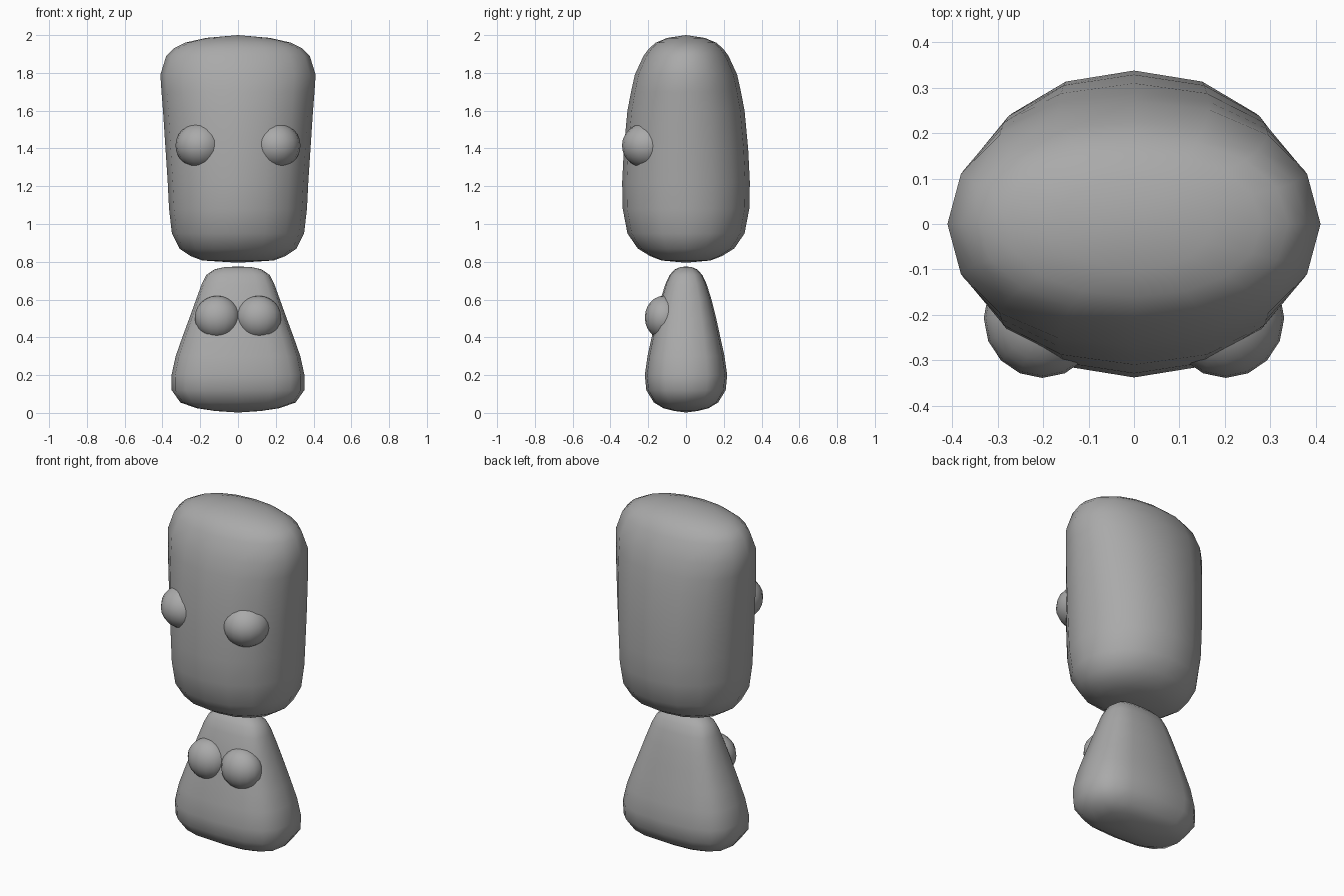
import bpy, bmesh
from math import cos, sin, pi, copysign

if "Cube" in bpy.data.objects:
    bpy.data.objects.remove(bpy.data.objects["Cube"])

SIDES = 16

grey = bpy.data.materials.new("mid_grey")
grey.diffuse_color = (0.4, 0.4, 0.4, 1)
grey.use_nodes = True
grey.node_tree.nodes["Principled BSDF"].inputs["Base Color"].default_value = grey.diffuse_color


def finish(bm, name):
    bmesh.ops.recalc_face_normals(bm, faces=bm.faces)
    for f in bm.faces:
        f.smooth = True
    me = bpy.data.meshes.new(name)
    bm.to_mesh(me)
    bm.free()
    me.materials.append(grey)
    ob = bpy.data.objects.new(name, me)
    bpy.context.collection.objects.link(ob)
    return ob


def loft(name, levels, n, bottom, top):
    """Rounded-oval rings (z, half width, half depth) closed by a point at each end."""
    bm = bmesh.new()

    def curve(v):
        return copysign(abs(v) ** (2 / n), v) if abs(v) > 1e-6 else 0.0

    rings = [[bm.verts.new((a * curve(cos(2 * pi * i / SIDES)),
                            b * curve(sin(2 * pi * i / SIDES)), z))
              for i in range(SIDES)] for z, a, b in levels]
    for r0, r1 in zip(rings, rings[1:]):
        for i in range(SIDES):
            j = (i + 1) % SIDES
            bm.faces.new((r0[i], r0[j], r1[j], r1[i]))
    for ring, z in ((rings[0], bottom), (rings[-1], top)):
        tip = bm.verts.new((0, 0, z))
        for i in range(SIDES):
            bm.faces.new((tip, ring[i], ring[(i + 1) % SIDES]))
    return finish(bm, name)


def ball(name, centre, radii):
    bm = bmesh.new()
    bmesh.ops.create_uvsphere(bm, u_segments=16, v_segments=12, radius=1)
    bmesh.ops.scale(bm, vec=radii, verts=bm.verts)
    bmesh.ops.translate(bm, vec=centre, verts=bm.verts)
    return finish(bm, name)


# Tall head, wide at the top and deeper near the bottom
loft("head", [(0.807, 0.19, 0.13), (0.83, 0.25, 0.19), (0.87, 0.31, 0.255),
              (0.95, 0.35, 0.31), (1.08, 0.365, 0.335), (1.22, 0.372, 0.338),
              (1.4, 0.384, 0.329), (1.6, 0.397, 0.31), (1.7, 0.405, 0.291),
              (1.79, 0.411, 0.271), (1.89, 0.38, 0.225), (1.93, 0.34, 0.195),
              (1.96, 0.28, 0.16), (1.985, 0.17, 0.1)],
     2.12, 0.795, 2.0)

# Small body flaring towards the base
loft("body", [(0.01, 0.12, 0.06), (0.025, 0.22, 0.12), (0.055, 0.305, 0.17),
              (0.12, 0.351, 0.21), (0.2, 0.352, 0.218), (0.3, 0.33, 0.204),
              (0.4, 0.295, 0.182), (0.5, 0.258, 0.16), (0.6, 0.222, 0.135),
              (0.68, 0.193, 0.11), (0.73, 0.168, 0.087), (0.76, 0.125, 0.058),
              (0.772, 0.07, 0.03)],
     2.9, 0.002, 0.775)

# Mirrored eyes and hands
for side, s in (("left", 1), ("right", -1)):
    ball(side + "_eye", (s * 0.202, -0.207, 1.415), (0.129, 0.132, 0.121))
    ball(side + "_hand", (s * 0.109, -0.117, 0.505), (0.12, 0.101, 0.115))
